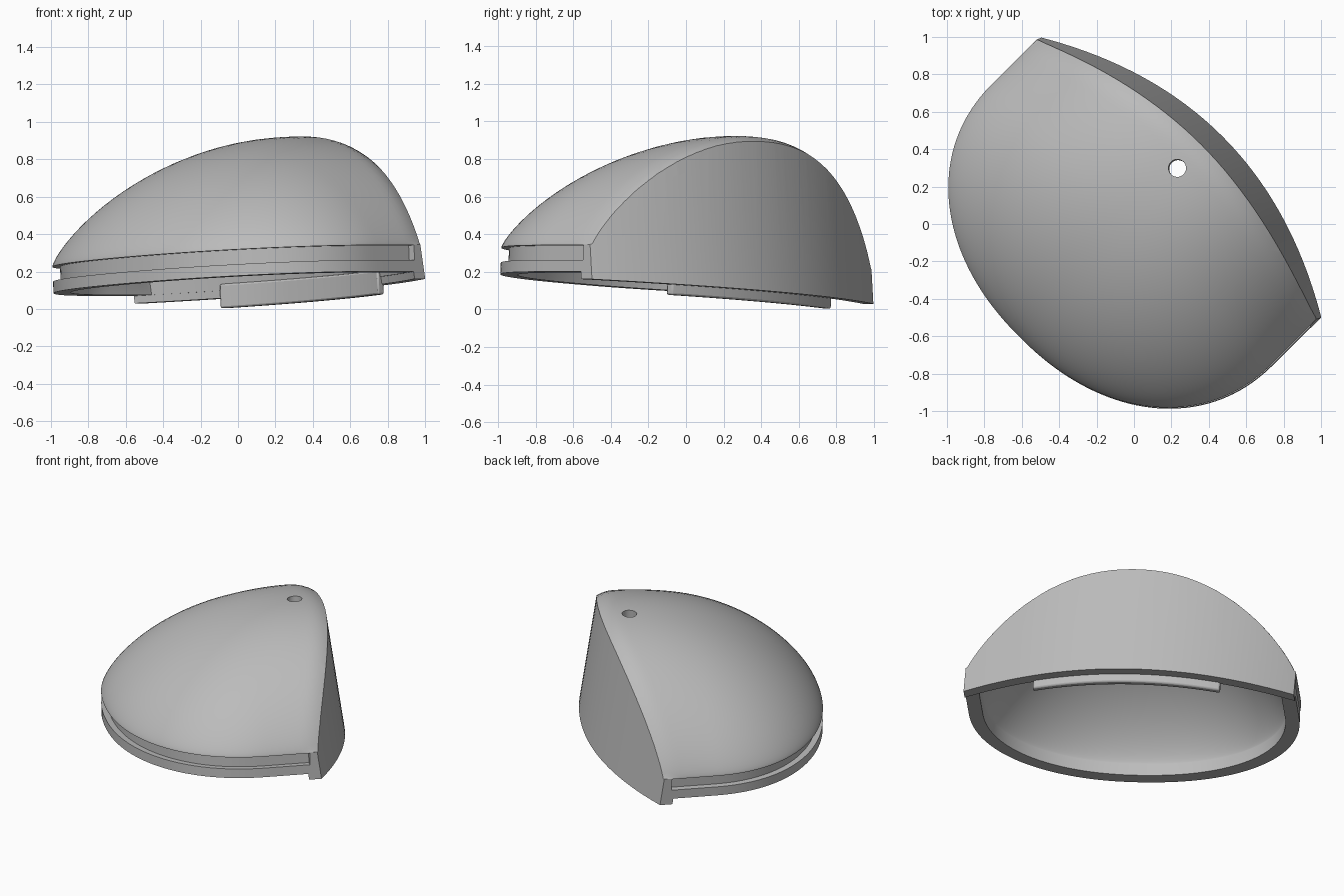
import bpy, bmesh, math
from mathutils import Matrix

if "Cube" in bpy.data.objects:
    bpy.data.objects.remove(bpy.data.objects["Cube"], do_unlink=True)

grey = bpy.data.materials.new("plain grey")
grey.use_nodes = True
grey.diffuse_color = (0.5, 0.5, 0.5, 1)
grey.node_tree.nodes["Principled BSDF"].inputs["Base Color"].default_value = (0.5, 0.5, 0.5, 1)

HALF = 1.06      # half width of the body
WALL = 0.08      # thickness of the curved wall
FOOT = 0.095     # underside of the wall
# The part is built level along its own axes, then tilted and turned
PLACE = (Matrix.Rotation(math.radians(-45), 4, 'Z') @ Matrix.Translation((0, 0, 0.15))
         @ Matrix.Rotation(-0.062, 4, 'Y') @ Matrix.Translation((0, 0, -0.15)))


def wall_at(x, z, inset=0.0):
    """Position of the leaning, bowed wall."""
    return 0.665 - 0.311 * (x / HALF) ** 2 - 0.14 * (z - 0.1) - inset


def half_width(y, nose, half):
    if y >= 0:
        return half
    return max(0.012, half * max(0, 1 - (-y / nose) ** 2.15) ** (1 / 2.15))


def loft(name, rings):
    """Closed solid through equal rings of points, capped at both ends."""
    bm = bmesh.new()
    loops = [[bm.verts.new(p) for p in ring] for ring in rings]
    n = len(loops[0])
    for a, b in zip(loops, loops[1:]):
        for i in range(n):
            j = (i + 1) % n
            bm.faces.new((a[i], a[j], b[j], b[i]))
    bm.faces.new(loops[0][::-1])
    bm.faces.new(loops[-1])
    bmesh.ops.recalc_face_normals(bm, faces=bm.faces)
    mesh = bpy.data.meshes.new(name)
    bm.to_mesh(mesh)
    bm.free()
    mesh.materials.append(grey)
    obj = bpy.data.objects.new(name, mesh)
    bpy.context.collection.objects.link(obj)
    return obj


def dome(name, nose, half, base, rise, floor, inset):
    """Arched sections that grow from the nose to the wall."""
    rings, count, steps = [], 40, 48
    ys = [-nose * math.cos(math.pi / 2 * i / count) for i in range(count)]
    ys += [0.9 * i / 24 for i in range(25)]
    for y in ys:
        w = half_width(y, nose, half)
        peak = rise * max(0, 1 - (max(0, 0.42 - y) / (0.42 + nose)) ** 2) ** 0.75
        ring = [(-w, y, floor)]
        for k in range(steps + 1):
            s = math.sin(math.pi * (k / steps - 0.5))
            z = base + peak * max(0, 1 - abs(s) ** 2.2) ** 0.8
            # soft edge where the dome meets the wall
            over = min(0.2, max(0, y - wall_at(s * w, z, inset) + 0.1))
            ring.append((s * w, y, max(base, z - 2.5 * over * over)))
        ring.append((w, y, floor))
        rings.append(ring)
    return loft(name, rings)


def wedge(name, inset, low, high):
    """Everything behind the wall surface, between two heights."""
    xs = [-1.3 + 2.6 * i / 40 for i in range(41)]
    return loft(name, [[(x, wall_at(x, z, inset), z) for x in xs]
                       + [(1.3, -2, z), (-1.3, -2, z)] for z in (low, high)])


def combine(obj, tool, operation):
    mod = obj.modifiers.new("cut", 'BOOLEAN')
    mod.operation = operation
    mod.solver = 'EXACT'
    mod.object = tool
    bpy.context.view_layer.objects.active = obj
    bpy.ops.object.modifier_apply(modifier=mod.name)
    bpy.data.objects.remove(tool, do_unlink=True)


def finish(obj):
    obj.data.transform(PLACE)
    bpy.ops.object.select_all(action='DESELECT')
    obj.select_set(True)
    bpy.context.view_layer.objects.active = obj
    bpy.ops.object.shade_smooth_by_angle(angle=math.radians(30))


# Outer dome trimmed by the wall
shell = dome("dome_shell", 0.86, HALF, 0.28, 0.64, 0.0, 0.0)
combine(shell, wedge("wall_trim", 0, FOOT, 1.3), 'INTERSECT')

# Raised underside of the rim behind the wall
combine(shell, wedge("rim_trim", WALL, -0.1, 0.135), 'DIFFERENCE')

# Hollow inside
cavity = dome("cavity", 0.77, 0.97, 0.22, 0.6, -0.1, WALL)
combine(cavity, wedge("cavity_trim", WALL + 0.005, -0.05, 1.3), 'INTERSECT')
combine(shell, cavity, 'DIFFERENCE')

# Groove running round the rim
END, STEPS = 0.28, 64


def rim_path(grow):
    path = [(HALF + grow, END)]
    for i in range(STEPS + 1):
        a = math.pi * i / STEPS
        c, s = math.cos(a), math.sin(a)
        k = 2 / 2.15
        path.append((math.copysign(abs(c) ** k, c) * (HALF + grow), -abs(s) ** k * (0.86 + grow)))
    return path + [(-HALF - grow, END)]


outline = rim_path(0.2) + rim_path(-0.04)[::-1]
groove = loft("groove_cutter", [[(x, y, z) for x, y in outline] for z in (0.197, 0.276)])
combine(shell, groove, 'DIFFERENCE')

# Round hole near the crown
circle = [(0.047 * math.cos(math.tau * i / 32), 0.375 + 0.047 * math.sin(math.tau * i / 32))
          for i in range(32)]
hole = loft("hole_cutter", [[(x, y, z) for x, y in circle] for z in (0.5, 1.3)])
combine(shell, hole, 'DIFFERENCE')
finish(shell)

# Locating tab under the wall
xs = [-0.6 + 1.2 * i / 24 for i in range(25)]
tab = loft("locating_tab", [[(x, wall_at(x, 0.1, 0.065), z) for x in xs]
                            + [(x, wall_at(x, 0.1, 0.11), z) for x in reversed(xs)]
                            for z in (0.04, 0.17)])
bevel = tab.modifiers.new("soft_edges", 'BEVEL')
bevel.width = 0.01
bevel.segments = 2
bevel.limit_method = 'ANGLE'
finish(tab)
